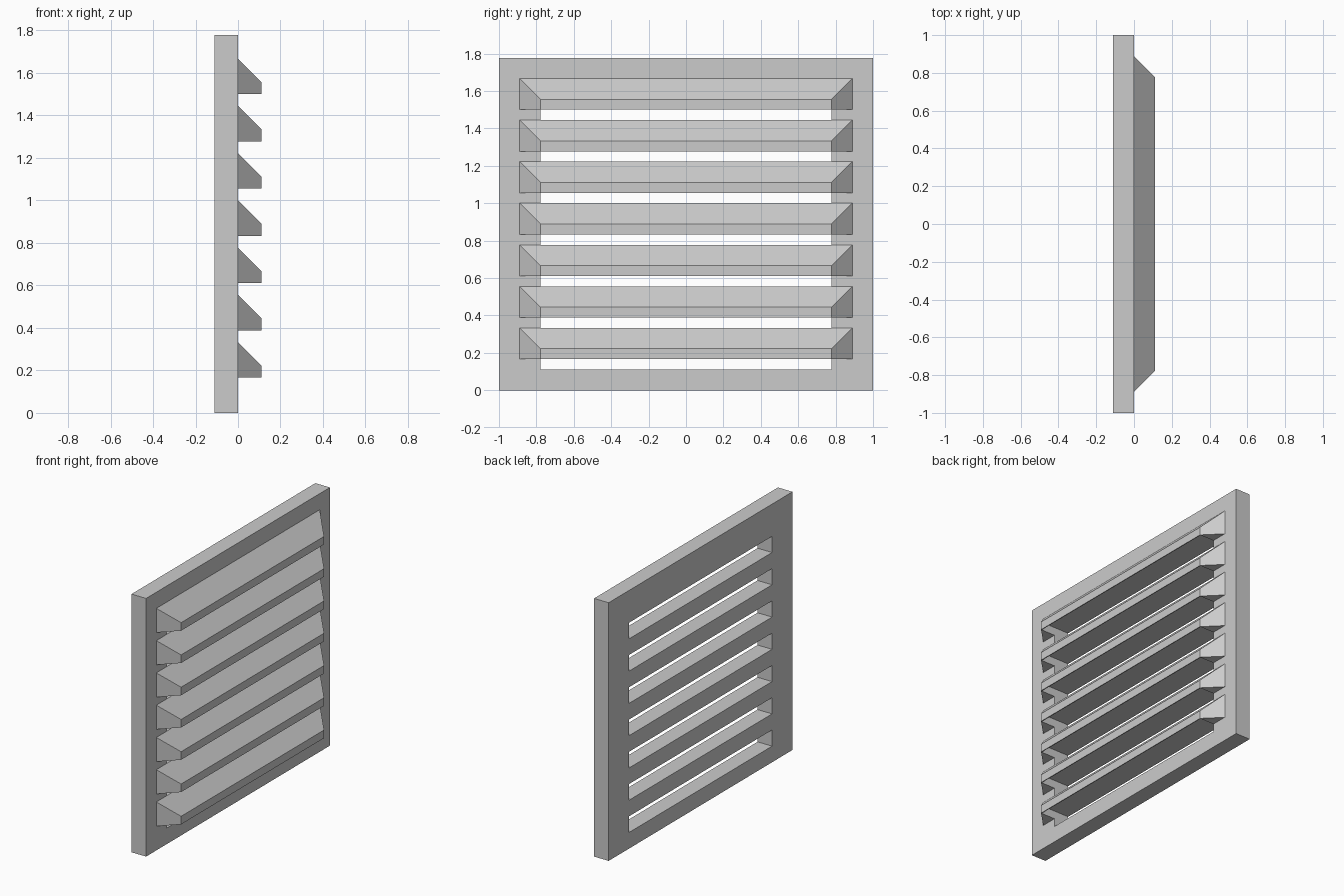
import bpy, bmesh

if "Cube" in bpy.data.objects:
    bpy.data.objects.remove(bpy.data.objects["Cube"])

U = 1 / 9          # base module: plate thickness, half of louver pitch
ROWS = 7
LIP = 0.006        # wall thickness of the hollow louver's front lip


def hexa(bm, back, front):
    """Closed block between two rectangles given as (x, half_width, z_low, z_high)."""
    rings = []
    for x, w, lo, hi in (back, front):
        rings.append([bm.verts.new((x, y, z)) for y, z in
                      ((-w, lo), (w, lo), (w, hi), (-w, hi))])
    a, b = rings
    bm.faces.new(a[::-1])
    bm.faces.new(b)
    for i in range(4):
        j = (i + 1) % 4
        bm.faces.new((a[i], a[j], b[j], b[i]))


def make(name, blocks):
    bm = bmesh.new()
    for back, front in blocks:
        hexa(bm, back, front)
    bmesh.ops.recalc_face_normals(bm, faces=bm.faces[:])
    me = bpy.data.meshes.new(name)
    bm.to_mesh(me)
    bm.free()
    ob = bpy.data.objects.new(name, me)
    bpy.context.collection.objects.link(ob)
    return ob


steps = [2 * U * i for i in range(ROWS)]

# Flat backing plate
plate = make("vent_plate", [((-U, 1, 0, 16 * U), (0, 1, 0, 16 * U))])

# Slanted louver hoods with tapered ends
hoods = make("louver_hoods", [((0, 8 * U, 1.5 * U + s, 3 * U + s),
                               (U, 7 * U, 1.5 * U + s, 2 * U + s)) for s in steps])

# Slot cutters: open the plate and hollow the underside of each hood
cutter = make("slot_cutter", [((-2 * U, 7 * U, U + s, 2 * U + s),
                               (U - LIP, 7 * U, U + s, 2 * U + s)) for s in steps])
cutter.hide_render = True
cutter.hide_viewport = True

for ob in (plate, hoods):
    m = ob.modifiers.new("slots", 'BOOLEAN')
    m.operation = 'DIFFERENCE'
    m.solver = 'EXACT'
    m.object = cutter
